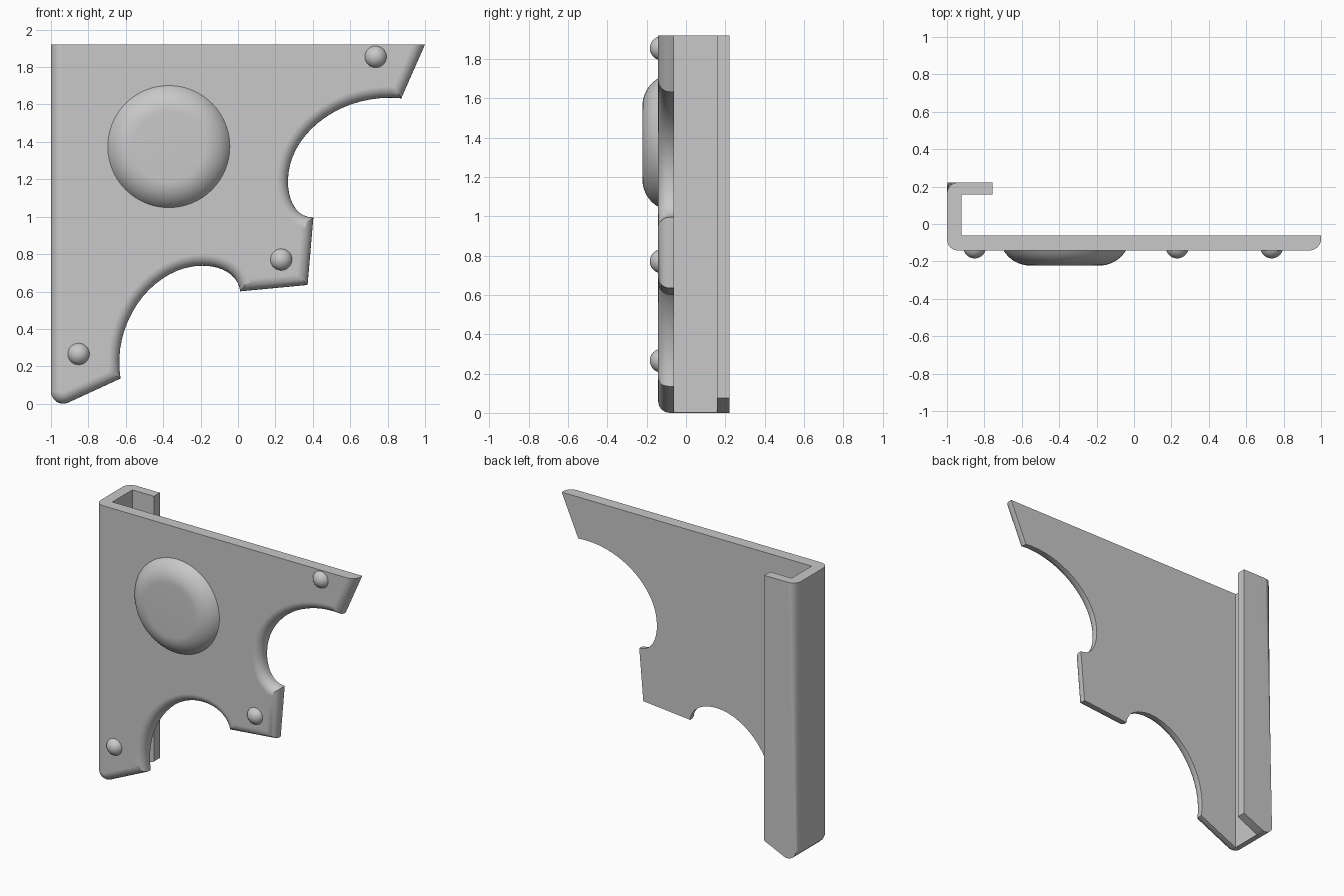
import bpy, bmesh, math
from mathutils import Vector
from mathutils.geometry import interpolate_bezier

cube = bpy.data.objects.get("Cube")
if cube:
    bpy.data.objects.remove(cube, do_unlink=True)

grey = bpy.data.materials.new("plain grey")
grey.use_nodes = True
COLOR = (0.58, 0.58, 0.58, 1)
grey.diffuse_color = COLOR
grey.node_tree.nodes["Principled BSDF"].inputs["Base Color"].default_value = COLOR

FRONT, INNER, BACK, TOP = -0.142, -0.062, 0.222, 1.921
BEND = 0.06


def add_object(name, bm):
    mesh = bpy.data.meshes.new(name)
    bmesh.ops.recalc_face_normals(bm, faces=bm.faces)
    bm.to_mesh(mesh)
    bm.free()
    mesh.materials.append(grey)
    obj = bpy.data.objects.new(name, mesh)
    bpy.context.collection.objects.link(obj)
    return obj


def prism(points, offset):
    """Extrude a flat outline into a solid."""
    bm = bmesh.new()
    face = bm.faces.new([bm.verts.new(p) for p in points])
    new = bmesh.ops.extrude_face_region(bm, geom=[face], use_keep_orig=True)["geom"]
    bmesh.ops.translate(bm, vec=offset,
                        verts=[v for v in new if isinstance(v, bmesh.types.BMVert)])
    bmesh.ops.recalc_face_normals(bm, faces=bm.faces)
    return bm


def arc(cx, cy, r, start, end, n=6):
    return [(cx + r * math.cos(math.radians(start + (end - start) * i / n)),
             cy + r * math.sin(math.radians(start + (end - start) * i / n)))
            for i in range(n + 1)]


def curve(a, ha, hb, b, n):
    return [tuple(p) for p in interpolate_bezier(Vector(a), Vector(ha), Vector(hb), Vector(b), n)]


def smooth(obj):
    bpy.ops.object.select_all(action="DESELECT")
    obj.select_set(True)
    bpy.context.view_layer.objects.active = obj
    bpy.ops.object.shade_smooth_by_angle(angle=math.radians(32))


# Front outline with a rounded lower corner and two scooped notches
outline = [(-1, TOP)]
outline += arc(-0.935, 0.065, 0.065, 180, 290)
outline += curve((-0.628, 0.135), (-0.678, 0.445), (-0.448, 0.738), (-0.19, 0.738), 18)
outline += curve((-0.19, 0.738), (-0.08, 0.738), (0.002, 0.685), (0.012, 0.601), 10)[1:]
outline += [(0.372, 0.635)]
outline += curve((0.403, 0.996), (0.312, 0.996), (0.267, 1.085), (0.267, 1.19), 10)
outline += curve((0.267, 1.19), (0.267, 1.445), (0.552, 1.664), (0.873, 1.633), 18)[1:]
outline += [(1, TOP)]
bm = prism([(x, FRONT, z) for x, z in outline], (0, BACK - FRONT, 0))


def is_rounded(edge):
    a, b = (v.co for v in edge.verts)
    on_front = max(a.y, b.y) < FRONT + 0.001
    on_top = min(a.z, b.z) > TOP - 0.001
    back_corner = min(a.y, b.y) > BACK - 0.001 and max(a.x, b.x) < -0.999
    return (on_front and not on_top) or back_corner


# Round the front rim (not the top) and the rear bend of the channel
bmesh.ops.bevel(bm, geom=[e for e in bm.edges if is_rounded(e)], offset=BEND,
                offset_type="OFFSET", segments=6, profile=0.5, affect="EDGES",
                clamp_overlap=False)
bracket = add_object("bracket_plate", bm)

# Hollow out everything behind the plate, leaving the side wall and return lip
void = [(-0.923, INNER), (-0.923, 0.157), (-0.757, 0.157), (-0.757, 0.5),
        (1.3, 0.5), (1.3, INNER)]
cutter = add_object("hollow_cutter", prism([(x, y, -0.3) for x, y in void], (0, 0, 2.6)))
cutter.hide_render = True
cut = bracket.modifiers.new("hollow", "BOOLEAN")
cut.operation = "DIFFERENCE"
cut.solver = "EXACT"
cut.object = cutter
bpy.ops.object.select_all(action="DESELECT")
bracket.select_set(True)
bpy.context.view_layer.objects.active = bracket
bpy.ops.object.modifier_apply(modifier=cut.name)
bpy.data.objects.remove(cutter, do_unlink=True)
smooth(bracket)
normals = bracket.modifiers.new("normals", "WEIGHTED_NORMAL")
normals.keep_sharp = True


def button(name, x, z, flat, radius, raised, depth, sides):
    """Round raised button on the plate: flat centre and an arc-shaped shoulder."""
    limit = math.acos((radius - depth) / radius)
    top = FRONT - raised
    steps = 10
    bm = bmesh.new()
    rings = []
    for i in range(steps + 1):
        a = limit * i / steps
        r = max(flat + radius * math.sin(a), 0.002)
        y = top + radius * (1 - math.cos(a))
        rings.append([bm.verts.new((x + r * math.cos(math.tau * k / sides), y,
                                    z + r * math.sin(math.tau * k / sides)))
                      for k in range(sides)])
    bm.faces.new(rings[0])
    for r0, r1 in zip(rings, rings[1:]):
        for k in range(sides):
            n = (k + 1) % sides
            bm.faces.new((r0[k], r0[n], r1[n], r1[k]))
    bm.faces.new(rings[-1])
    smooth(add_object(name, bm))


button("round_boss", -0.37, 1.375, 0.186, 0.163, 0.08, 0.08, 64)
for name, x, z in (("lower_rivet", -0.852, 0.266), ("middle_rivet", 0.231, 0.771),
                   ("upper_rivet", 0.736, 1.855)):
    button(name, x, z, 0, 0.061, 0.042, 0.061, 28)
